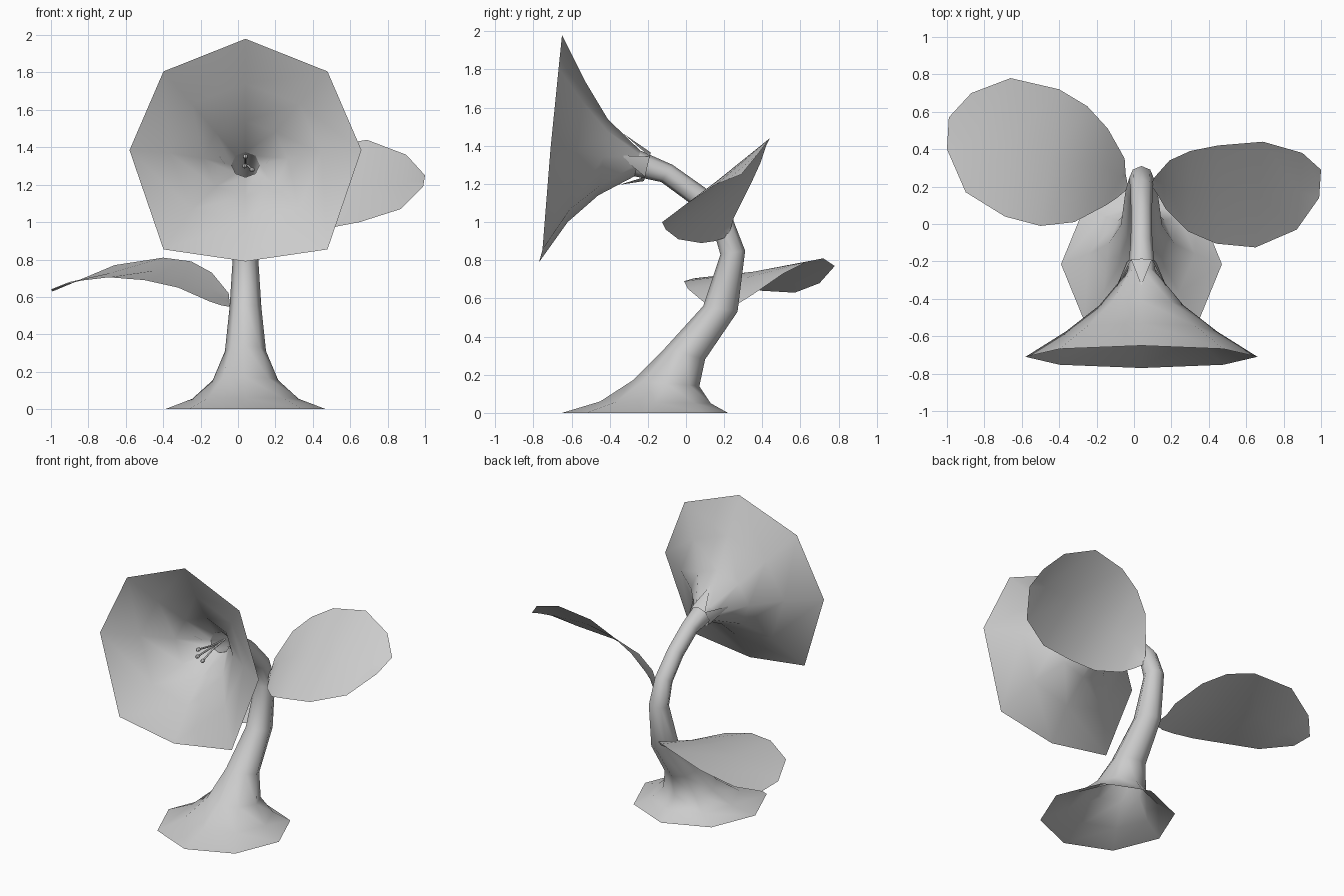
import bpy, bmesh, math
from mathutils import Vector

if "Cube" in bpy.data.objects:
    bpy.data.objects.remove(bpy.data.objects["Cube"])

CX = 0.04   # plant's plane of symmetry
SIDES = 8

grey = bpy.data.materials.new("pale grey")
grey.diffuse_color = (0.6, 0.6, 0.6, 1)
grey.use_nodes = True
grey.node_tree.nodes["Principled BSDF"].inputs["Base Color"].default_value = grey.diffuse_color


def make_object(name, verts, faces, angle=60):
    mesh = bpy.data.meshes.new(name)
    mesh.from_pydata(verts, [], faces)
    mesh.materials.append(grey)
    bm = bmesh.new()
    bm.from_mesh(mesh)
    bmesh.ops.recalc_face_normals(bm, faces=bm.faces)
    bm.to_mesh(mesh)
    bm.free()
    obj = bpy.data.objects.new(name, mesh)
    bpy.context.collection.objects.link(obj)
    bpy.ops.object.select_all(action='DESELECT')
    obj.select_set(True)
    bpy.context.view_layer.objects.active = obj
    bpy.ops.object.shade_smooth_by_angle(angle=math.radians(angle))
    return obj


def ring(a, b, half_width, drop=0.0):
    """Ring through two (y, z) points; drop lowers the lower diagonals."""
    a, b = Vector((CX, *a)), Vector((CX, *b))
    centre, reach = (a + b) / 2, (b - a) / 2
    points = []
    for i in range(SIDES):
        t = 2 * math.pi * i / SIDES
        p = centre + reach * math.cos(t) + Vector((half_width * math.sin(t), 0, 0))
        if math.cos(t) < -0.5 and abs(math.sin(t)) > 0.5:
            p.z -= drop
        points.append(p)
    return points


def tube(name, rings):
    verts = [p for r in rings for p in ring(*r)]
    faces = []
    for k in range(len(rings) - 1):
        for i in range(SIDES):
            j = (i + 1) % SIDES
            faces.append((k * SIDES + i, k * SIDES + j,
                          (k + 1) * SIDES + j, (k + 1) * SIDES + i))
    return make_object(name, verts, faces)


# Stem with flared, open foot: front point, back point, half width
throat = ((-0.27, 1.24), (-0.24, 1.375), 0.075)
tube("stem", [
    ((-0.65, 0.0), (0.22, 0.0), 0.43),
    ((-0.45, 0.06), (0.13, 0.05), 0.285),
    ((-0.28, 0.17), (0.07, 0.14), 0.175),
    ((-0.11, 0.34), (0.10, 0.28), 0.11),
    ((0.09, 0.56), (0.27, 0.53), 0.085),
    ((0.18, 0.83), (0.31, 0.85), 0.066),
    ((0.14, 0.97), (0.24, 1.03), 0.06),
    ((0.02, 1.10), (0.10, 1.18), 0.056),
    ((-0.13, 1.21), (-0.07, 1.30), 0.058),
    throat])

# Trumpet flower
tube("flower", [
    throat,
    ((-0.46, 1.14), (-0.41, 1.54), 0.225, 0.01),
    ((-0.62, 1.00), (-0.53, 1.74), 0.405, 0.04),
    ((-0.77, 0.79), (-0.65, 1.98), 0.62, 0.11)])

# Pointed sepals around the throat
collar = ring((-0.22, 1.215), (-0.185, 1.365), 0.078)
tips = [(CX, -0.33, 1.465), (CX + 0.14, -0.35, 1.35),
        (CX, -0.35, 1.195), (CX - 0.14, -0.35, 1.35)]
for n, tip in enumerate(tips):
    i = 2 * n
    base = [collar[i - 1], collar[i], collar[(i + 1) % SIDES]]
    make_object(f"sepal_{n + 1}", base + [Vector(tip)], [(0, 1, 3), (1, 2, 3)])


# Leaves: matching points on the back and front edges, with a midrib between
def leaf(name, back, front, sag):
    n = len(back)
    rows = []
    for k, (b, f) in enumerate(zip(back, front)):
        b, f = Vector(b), Vector(f)
        mid = (b + f) / 2
        mid.z -= sag * math.sin(math.pi * k / (n - 1))
        rows += [b, mid, f]
    faces = []
    for k in range(n - 1):
        for c in (0, 1):
            a = 3 * k + c
            faces.append((a, a + 1, a + 4, a + 3))
    make_object(name, rows, faces, 80)


leaf("lower_leaf",
     [(-0.045, 0.27, 0.57), (-0.05, 0.35, 0.62), (-0.14, 0.51, 0.73),
      (-0.25, 0.63, 0.79), (-0.40, 0.72, 0.81), (-0.66, 0.78, 0.77),
      (-0.87, 0.70, 0.68), (-0.99, 0.57, 0.63)],
     [(-0.03, 0.19, 0.545), (-0.09, 0.14, 0.555), (-0.15, 0.10, 0.575),
      (-0.32, 0.01, 0.65), (-0.50, -0.01, 0.69), (-0.69, 0.04, 0.705),
      (-0.90, 0.17, 0.68), (-1.0, 0.40, 0.64)], 0.01)
leaf("upper_leaf",
     [(0.10, 0.23, 0.95), (0.11, 0.25, 1.02), (0.19, 0.34, 1.20),
      (0.30, 0.39, 1.31), (0.45, 0.42, 1.40), (0.69, 0.44, 1.44),
      (0.90, 0.38, 1.36), (1.0, 0.29, 1.25)],
     [(0.09, 0.21, 0.92), (0.13, 0.15, 0.90), (0.17, 0.08, 0.89),
      (0.29, -0.04, 0.91), (0.44, -0.105, 0.96), (0.65, -0.125, 1.00),
      (0.87, -0.03, 1.07), (0.99, 0.14, 1.19)], 0.01)

# Stamens: thin filaments ending in small anthers
for n, (dx, z) in enumerate([(0.0, 1.35), (0.035, 1.28), (-0.005, 1.30)]):
    path = [(CX, -0.2, 1.31), (CX + dx * 0.4, -0.36, 1.31 + (z - 1.31) * 0.3),
            (CX + dx, -0.50, z)]
    curve = bpy.data.curves.new(f"filament_{n + 1}", 'CURVE')
    curve.dimensions = '3D'
    curve.bevel_depth = 0.006
    curve.bevel_resolution = 1
    spline = curve.splines.new('POLY')
    spline.points.add(len(path) - 1)
    for point, co in zip(spline.points, path):
        point.co = (*co, 1)
    curve.materials.append(grey)
    bpy.context.collection.objects.link(bpy.data.objects.new(f"filament_{n + 1}", curve))
    bpy.ops.mesh.primitive_uv_sphere_add(segments=8, ring_count=6, radius=0.014, location=path[-1])
    anther = bpy.context.object
    anther.name = f"anther_{n + 1}"
    anther.scale = (1, 1.4, 0.9)
    anther.data.materials.append(grey)
    bpy.ops.object.shade_smooth_by_angle()
